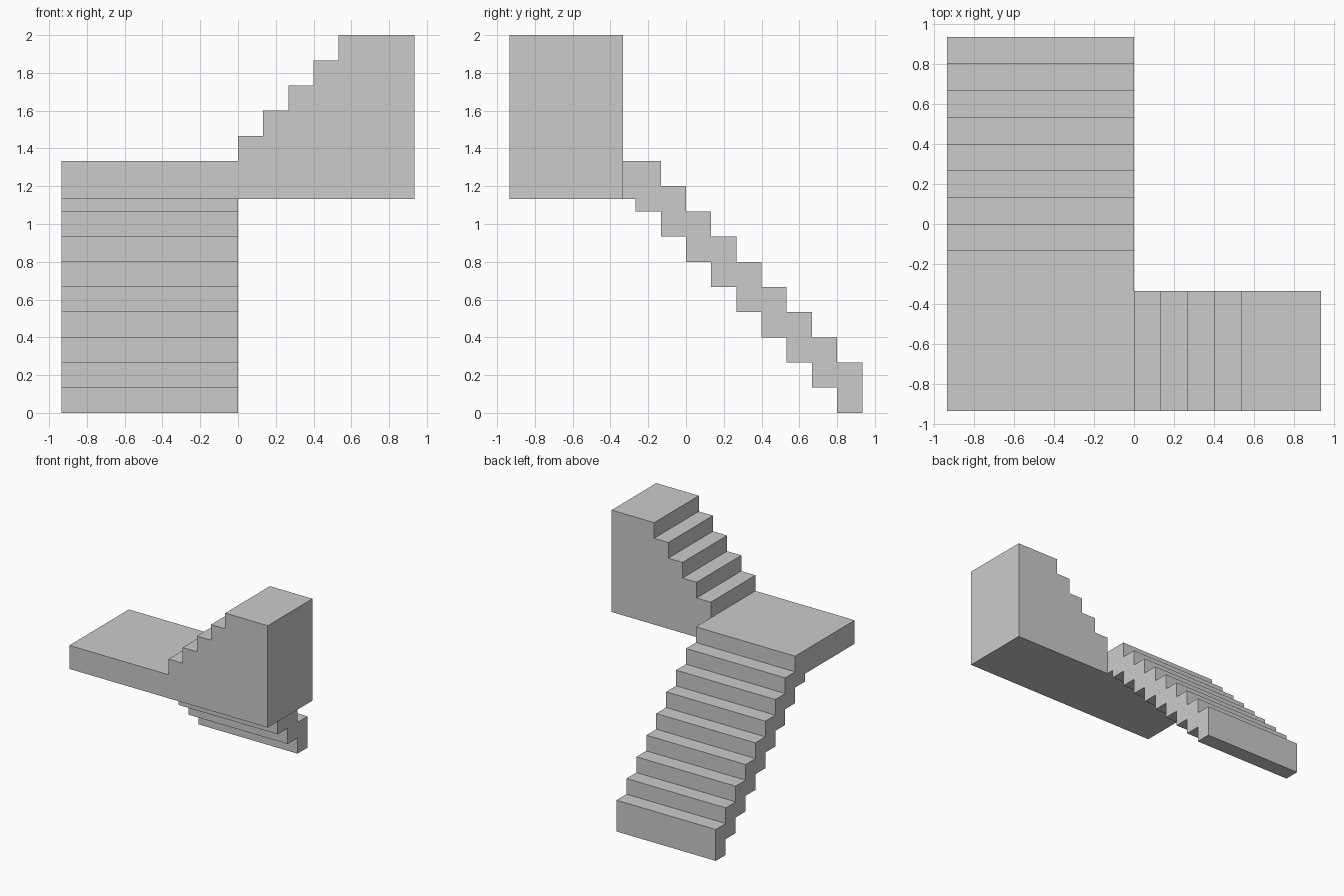
import bpy, bmesh, math

if "Cube" in bpy.data.objects:
    bpy.data.objects.remove(bpy.data.objects["Cube"])

S = 2 / 15          # tread depth and riser height
E = 7 * S           # half extent in x and y
UNDER = 1.1333      # underside of landing and upper flight
LANDING = 10 * S    # top of landing


def prism(name, profile, to_xyz, offset):
    """Extrude a flat profile along offset."""
    bm = bmesh.new()
    face = bm.faces.new([bm.verts.new(to_xyz(a, z)) for a, z in profile])
    ext = bmesh.ops.extrude_face_region(bm, geom=[face])
    moved = [v for v in ext["geom"] if isinstance(v, bmesh.types.BMVert)]
    bmesh.ops.translate(bm, verts=moved, vec=offset)
    bmesh.ops.recalc_face_normals(bm, faces=bm.faces)
    mesh = bpy.data.meshes.new(name)
    bm.to_mesh(mesh)
    bm.free()
    obj = bpy.data.objects.new(name, mesh)
    bpy.context.collection.objects.link(obj)
    return obj


# Lower flight with landing: stepped top, sawtooth underside (y, z)
lower = [(-E, UNDER), (-E, LANDING)]
for i in range(9):
    y = (i - 1) * S
    lower += [(y, (10 - i) * S), (y, (9 - i) * S)]
lower[-1:] = [(6 * S, 2 * S), (E, 2 * S), (E, 0)]
for i in range(8):
    y = (6 - i) * S
    lower += [(y, i * S), (y, (i + 1) * S)]
lower += [(-2 * S, 8 * S), (-2 * S, UNDER)]
# drop repeated points
lower = [p for i, p in enumerate(lower) if math.dist(p, lower[i - 1]) > 1e-5]
stairs = prism("staircase", lower, lambda y, z: (-E, y, z), (E, 0, 0))

# Upper flight: five steps over a flat underside (x, z)
upper = [(E, UNDER), (0, UNDER)]
for i in range(5):
    upper += [(i * S, (10 + i) * S), (i * S, (11 + i) * S)]
upper.append((E, 15 * S))
flight = prism("upper_flight", upper, lambda x, z: (x, -E, z), (0, 0.6, 0))

# Join both flights into one solid
mod = stairs.modifiers.new("join", "BOOLEAN")
mod.operation = "UNION"
mod.solver = "EXACT"
mod.object = flight
bpy.context.view_layer.objects.active = stairs
bpy.ops.object.modifier_apply(modifier=mod.name)
bpy.data.objects.remove(flight)

# Merge coplanar faces across the seam
bm = bmesh.new()
bm.from_mesh(stairs.data)
bmesh.ops.remove_doubles(bm, verts=bm.verts, dist=1e-5)
bmesh.ops.dissolve_limit(bm, angle_limit=0.01, verts=bm.verts, edges=bm.edges)
bm.to_mesh(stairs.data)
bm.free()
